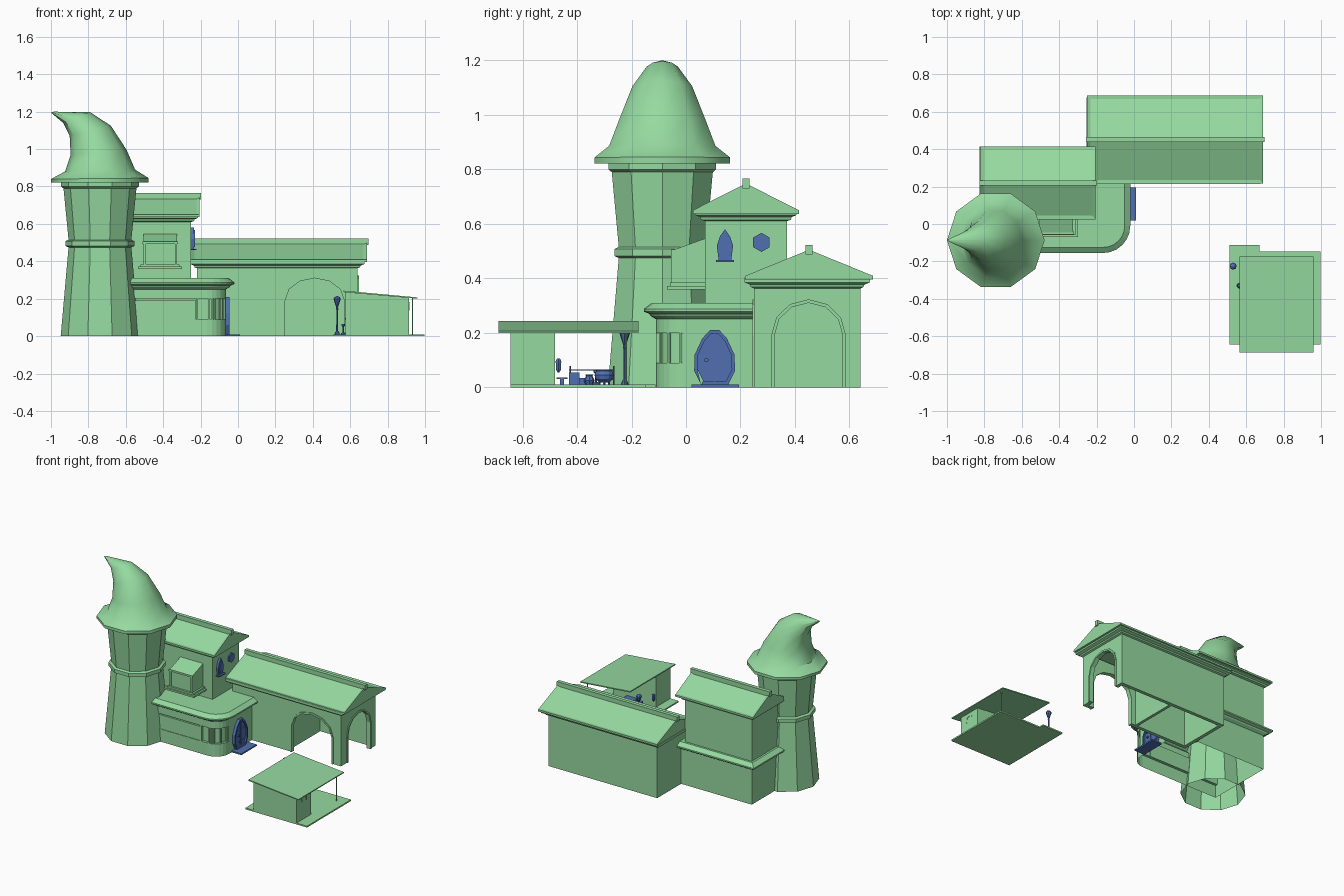
import bpy, bmesh
from math import sin, cos, pi, radians

if "Cube" in bpy.data.objects:
    bpy.data.objects.remove(bpy.data.objects["Cube"])


def material(name, rgb):
    m = bpy.data.materials.new(name)
    m.diffuse_color = (*rgb, 1)
    m.use_nodes = True
    m.node_tree.nodes["Principled BSDF"].inputs["Base Color"].default_value = m.diffuse_color
    return m


GREEN = material("green", (0.30, 0.70, 0.35))
BLUE = material("blue", (0.08, 0.16, 0.45))


def finish(name, bm, mat=GREEN):
    bmesh.ops.recalc_face_normals(bm, faces=bm.faces)
    me = bpy.data.meshes.new(name)
    bm.to_mesh(me)
    bm.free()
    ob = bpy.data.objects.new(name, me)
    bpy.context.collection.objects.link(ob)
    me.materials.append(mat)
    return ob


def loft(name, rings, mat=GREEN, bottom=False, top=True):
    bm = bmesh.new()
    vs = [[bm.verts.new(p) for p in r] for r in rings]
    n = len(rings[0])
    for a, b in zip(vs, vs[1:]):
        for i in range(n):
            j = (i + 1) % n
            bm.faces.new((a[i], a[j], b[j], b[i]))
    if bottom:
        bm.faces.new(vs[0])
    if top:
        bm.faces.new(vs[-1])
    return finish(name, bm, mat)


def prism(name, pts, axis, a, b, mat=GREEN):
    at = {"x": lambda u, v, w: (w, u, v), "y": lambda u, v, w: (u, w, v), "z": lambda u, v, w: (u, v, w)}[axis]
    return loft(name, [[at(u, v, w) for u, v in pts] for w in (a, b)], mat, True, True)


def box(name, x0, x1, y0, y1, z0, z1, mat=GREEN):
    return prism(name, [(x0, y0), (x1, y0), (x1, y1), (x0, y1)], "z", z0, z1, mat)


def lathe(name, cx, cy, prof, n, mat=GREEN, bottom=False):
    return loft(name, [[(cx + r * cos(2 * pi * i / n), cy + r * sin(2 * pi * i / n), z)
                        for i in range(n)] for r, z in prof], mat, bottom)


def arch(c, w, spring, top, n=6, z0=0.0):
    curve = [(c - w * cos(pi * i / n), spring + (top - spring) * sin(pi * i / n)) for i in range(n + 1)]
    return [(c - w, z0)] + curve + [(c + w, z0)]


def rect(x0, x1, y0, y1, z, d=0):
    return [(x0 - d, y0 - d, z), (x1 + d, y0 - d, z), (x1 + d, y1 + d, z), (x0 - d, y1 + d, z)]


def gable_roof(name, x0, x1, y0, y1, eave, peak):
    ym = (y0 + y1) / 2
    ob = prism(name, [(y0, eave), (y1, eave), (y1, eave + .013), (ym, peak), (y0, eave + .013)], "x", x0, x1)
    # recessed panels on both slopes
    bm = bmesh.new()
    bm.from_mesh(ob.data)
    slopes = [f for f in bm.faces if f.normal.z > .3 and abs(f.normal.y) > .1]
    bmesh.ops.inset_individual(bm, faces=slopes, thickness=.025, depth=-.008)
    bm.to_mesh(ob.data)
    bm.free()
    box(name + "_ridge_cap", x0 - .006, x1 + .008, ym - .013, ym + .013, peak - .018, peak + .018)


def cornice(name, x0, x1, y0, y1, z, steps):
    loft(name, [rect(x0, x1, y0, y1, z + h, d) for d, h in steps])


# --- round tower with a bent hat roof ---
TX, TY = -.738, -.087
lathe("tower_wall", TX, TY, [(.21, 0), (.168, .475), (.185, .482), (.185, .508), (.168, .515),
                             (.195, .79), (.208, .80), (.208, .822)], 10)
hat = [(-1, .822, -.478, .822, .262), (-1, .84, -.478, .845, .262), (-.925, .88, -.55, .89, .205),
       (-.895, .97, -.595, .995, .165), (-.90, 1.07, -.68, 1.125, .115), (-.935, 1.14, -.79, 1.197, .06),
       (-1, 1.195, -.985, 1.2, .004)]
hat_ob = loft("tower_hat_roof", [[((xl + xr) / 2 + (xr - xl) / 2 * cos(i * pi / 5), TY + w * sin(i * pi / 5),
              (zl + zr) / 2 + (zr - zl) / 2 * cos(i * pi / 5)) for i in range(10)]
              for xl, zl, xr, zr, w in hat], bottom=True)
bpy.context.view_layer.objects.active = hat_ob
hat_ob.select_set(True)
bpy.ops.object.shade_smooth_by_angle(angle=radians(40))
hat_ob.select_set(False)


# --- ground storey with rounded front corner ---
def storey(d, z):
    o = max(d, 0)
    arc = [(-.165 + (.10 + d) * cos(a), -.01 + (.10 + d) * sin(a)) for a in [-pi / 2 + i * pi / 12 for i in range(7)]]
    pts = arc + [(-.065 + d, .25), (-.21, .25), (-.21, .37 + o), (-.78 - o, .37 + o), (-.78 - o, -.11 - d)]
    return [(x, y, z) for x, y in pts]


loft("ground_storey", [storey(d, z) for d, z in [(0, 0), (0, .09), (-.018, .09), (-.018, .2), (0, .2), (0, .25),
                                                (.02, .262), (.025, .27), (.045, .278), (.045, .288), (.015, .31)]])
box("door_wall", -.09, -.065, -.012, .25, .09, .2)
box("front_panel", -.60, -.225, -.106, -.09, .09, .19)
for x in (-.218, -.155, -.14):
    box("window_post", x - .005, x + .005, -.11, -.09, .09, .2)
for k in (-65, -35, -5):
    a = radians(k)
    lathe("corner_window_post", -.165 + .092 * cos(a), -.01 + .092 * sin(a), [(.007, .09), (.007, .2)], 6)

# --- upper house ---
loft("house_wall", [rect(-.78, -.25, .07, .37, z) for z in (.29, .615)])
cornice("house_cornice", -.78, -.25, .07, .37, .61, [(0, 0), (.015, .005), (.018, .015), (.035, .022), (.035, .032)])
gable_roof("house_roof", -.82, -.205, .025, .415, .637, .748)

# --- box bay ---
prism("bay", [(-.045, .37), (.08, .37), (.08, .55), (-.045, .505)], "x", -.505, -.325)
box("bay_sill", -.535, -.30, -.07, .08, .36, .372)
box("bay_sill_upper", -.52, -.312, -.058, .08, .372, .384)
for x in (-.505, -.337):
    box("bay_frame_side", x, x + .012, -.055, -.04, .384, .505)
box("bay_frame_top", -.51, -.32, -.055, -.04, .492, .505)

# --- barn with open arched porch ---
for name, c, w, lo, hi, ax, a, b in [("front_wall", .41, .158, -.22, .64, "y", .25, .275),
                                     ("end_wall", .45, .125, .25, .64, "x", .615, .64)]:
    prism("barn_" + name, [(lo, 0), (lo, .38), (hi, .38), (hi, 0)] + arch(c, w, .19, .31)[::-1], ax, a, b)
    s = -1 if ax == "y" else 1
    face = a if ax == "y" else b
    prism("arch_trim_" + name, arch(c, w + .012, .19, .323) + arch(c, w, .19, .31)[::-1], ax,
          face - .02 * s, face + .006 * s)
box("barn_back_wall", -.22, .64, .615, .64, 0, .38)
box("barn_left_wall", -.22, -.195, .25, .64, 0, .38)
box("porch_inner_wall", .2, .22, .27, .62, 0, .38)
cornice("barn_cornice", -.22, .64, .25, .64, .363, [(0, 0), (.012, .005), (.015, .014), (.035, .022), (.035, .04)])
gable_roof("barn_roof", -.25, .69, .217, .687, .396, .505)

# --- door, step and gable windows ---
door = [(.055, .01), (.03, .06), (.032, .12), (.06, .18), (.088, .21), (.122, .21), (.15, .18), (.178, .12),
        (.18, .06), (.155, .01)]
inner = [(.105 + (y - .105) * .84, .105 + (z - .105) * .86) for y, z in door]
prism("door_frame", door + door[:1] + inner[:1] + inner[:0:-1], "x", -.075, -.045, BLUE)
prism("door_leaf", inner, "x", -.075, -.055, BLUE)
box("door_split", -.057, -.05, .103, .107, .02, .195, BLUE)
for z in (.06, .14):
    for s in (-1, 1):
        prism("door_brace", [(.105 + s * .06, z), (.105 + s * .01, z - .015), (.105 + s * .01, z - .009),
                             (.105 + s * .06, z + .006)], "x", -.057, -.051, BLUE)
prism("door_knob", [(.075 + .008 * cos(i * pi / 4), .10 + .008 * sin(i * pi / 4)) for i in range(8)], "x", -.057, -.045, BLUE)
box("door_step", -.07, .012, .02, .195, 0, .01, BLUE)
lancet = [(.12, .465), (.113, .52), (.125, .555), (.143, .58), (.161, .555), (.173, .52), (.166, .465)]
linner = [(.143 + (y - .143) * .75, .52 + (z - .52) * .78) for y, z in lancet]
prism("lancet_frame", lancet, "x", -.255, -.235, BLUE)
prism("lancet_pane", linner, "x", -.255, -.23, BLUE)
box("lancet_sill", -.255, -.222, .11, .176, .46, .467, BLUE)
prism("hexagon_window", [(.277 + .035 * sin(i * pi / 3), .532 + .035 * cos(i * pi / 3)) for i in range(6)],
      "x", -.255, -.243, BLUE)

# --- market shelter ---
prism("shelter_floor", [(.51, -.645), (.998, -.645), (.998, -.148), (.672, -.148), (.672, -.112), (.51, -.112)],
      "z", 0, .01)
prism("shelter_roof", [(.565, .235), (.96, .2), (.96, .207), (.565, .243)], "y", -.688, -.175)
prism("shelter_room", [(.575, .01), (.915, .01), (.915, .204), (.575, .234)], "y", -.645, -.48)
prism("small_window_frame", arch(-.562, .027, .165, .182, 6, .138) + arch(-.562, .023, .163, .178, 6, .142)[::-1],
      "x", .91, .918)
lathe("shelter_post", .933, -.22, [(.003, .01), (.003, .203)], 6)

# --- lamp post and goods ---
lathe("lamp_post", .53, -.225, [(.014, .01), (.011, .02), (.005, .03), (.004, .14), (.007, .145), (.005, .155),
                               (.016, .188), (.019, .198), (.014, .208), (.004, .214)], 8, BLUE)
lathe("cauldron", .67, -.30, [(.018, .018), (.032, .03), (.036, .045), (.03, .06), (.034, .066), (.028, .066),
                             (.022, .045)], 12, BLUE, True)
for i in range(3):
    a = i * 2 * pi / 3
    lathe("cauldron_foot", .67 + .02 * cos(a), -.30 + .02 * sin(a), [(.005, .01), (.005, .03)], 6, BLUE)
lathe("jar", .64, -.355, [(.014, .01), (.02, .025), (.012, .042), (.016, .048)], 8, BLUE)
box("crate", .64, .70, -.43, -.39, .01, .055, BLUE)
box("crate_small", .60, .64, -.395, -.365, .01, .035, BLUE)
box("bench_seat", .72, .80, -.475, -.435, .03, .037, BLUE)
for x in (.725, .785):
    box("bench_leg", x, x + .01, -.462, -.448, .01, .03, BLUE)
for y in (-.425, -.265):
    lathe("spit_post", .67, y, [(.003, .01), (.003, .078)], 5, BLUE)
box("spit_bar", .667, .673, -.43, -.262, .062, .066, BLUE)
lathe("wall_lantern", .585, -.468, [(.004, .055), (.010, .065), (.012, .095), (.007, .105)], 6, BLUE, True)
lathe("floor_candle", .563, -.33, [(.014, .01), (.012, .016), (.004, .02), (.004, .05), (.010, .055), (.008, .065)], 8, BLUE)
